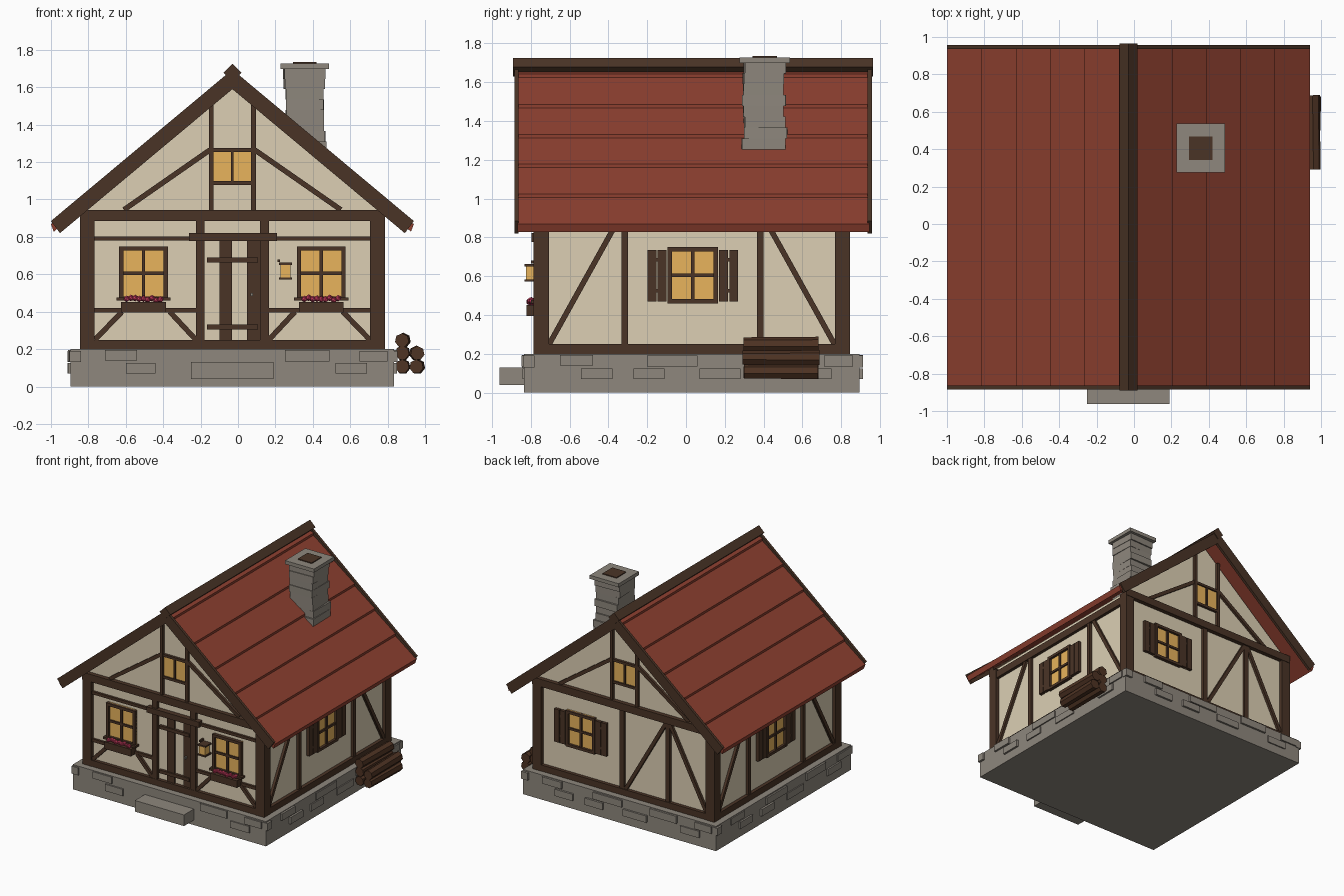
import bpy, bmesh, math, random
from mathutils import Matrix, Vector

if "Cube" in bpy.data.objects:
    bpy.data.objects.remove(bpy.data.objects["Cube"])

random.seed(4)
CX, CY = -0.03, 0.03          # house centre
HALF = 0.785                  # wall half width
SLOPE = 0.84                  # roof slope


def material(name, hexcol):
    m = bpy.data.materials.new(name)
    rgb = [int(hexcol[i:i + 2], 16) / 255 for i in (0, 2, 4)]
    m.diffuse_color = [c / 12.92 if c < 0.04 else ((c + 0.055) / 1.055) ** 2.4 for c in rgb] + [1]
    m.use_nodes = True
    m.node_tree.nodes["Principled BSDF"].inputs["Base Color"].default_value = m.diffuse_color
    return m


WOOD = material("dark_wood", "4A3426")
PLASTER = material("plaster", "DCCFB4")
TILE = material("red_tile", "8E4030")
STONE = material("stone", "8E877D")
GLASS = material("lit_glass", "E8B45C")
PINK = material("petals", "C83C5F")
LOG = material("log_wood", "4E3323")


def finish(name, bm, mat):
    bmesh.ops.recalc_face_normals(bm, faces=bm.faces)
    me = bpy.data.meshes.new(name)
    bm.to_mesh(me)
    bm.free()
    me.materials.append(mat)
    ob = bpy.data.objects.new(name, me)
    bpy.context.collection.objects.link(ob)
    return ob


def cuboid(name, centre, size, mat, rot=Matrix.Identity(4), outer=Matrix.Identity(4)):
    bm = bmesh.new()
    bmesh.ops.create_cube(bm, size=1, matrix=outer @ Matrix.Translation(centre) @ rot @ Matrix.Diagonal((*size, 1)))
    return finish(name, bm, mat)


def box(name, x0, x1, y0, y1, z0, z1, mat):
    return cuboid(name, ((x0 + x1) / 2, (y0 + y1) / 2, (z0 + z1) / 2), (x1 - x0, y1 - y0, z1 - z0), mat)


def prism(name, profile, y0, y1, mat):
    """Extrude an x-z outline (x measured from the ridge) along y."""
    bm = bmesh.new()
    f = bm.faces.new([bm.verts.new((CX + x, y0, z)) for x, z in profile])
    new = bmesh.ops.extrude_face_region(bm, geom=[f])["geom"]
    bmesh.ops.translate(bm, vec=(0, y1 - y0, 0), verts=[v for v in new if isinstance(v, bmesh.types.BMVert)])
    return finish(name, bm, mat)


# Each wall has its own frame: u along the wall, d outward from the plaster
FRONT, RIGHT, BACK, LEFT = [Matrix.Translation((CX, CY, 0)) @ Matrix.Rotation(k * math.pi / 2, 4, 'Z') for k in range(4)]


def panel(face, name, u0, u1, z0, z1, d, mat=WOOD, d0=-0.02):
    return cuboid(name, ((u0 + u1) / 2, -HALF - (d + d0) / 2, (z0 + z1) / 2), (u1 - u0, d - d0, z1 - z0), mat, outer=face)


def brace(face, u0, z0, u1, z1, w=0.028, d=0.02):
    rot = Matrix.Rotation(-math.atan2(z1 - z0, u1 - u0), 4, 'Y')
    cuboid("brace", ((u0 + u1) / 2, -HALF - d / 2 + 0.01, (z0 + z1) / 2),
           (math.hypot(u1 - u0, z1 - z0), d + 0.02, w), WOOD, rot, face)


def window(face, u, z, w=0.26, h=0.29, shutters=False):
    a, b, t = w / 2, h / 2, 0.022
    panel(face, "window_glass", u - a, u + a, z - b, z + b, 0.008, GLASS)
    for s in (-1, 1):
        panel(face, "window_jamb", u + s * (a - t / 2) - t / 2, u + s * (a - t / 2) + t / 2, z - b, z + b, 0.028)
        panel(face, "window_rail", u - a, u + a, z + s * (b - t / 2) - t / 2, z + s * (b - t / 2) + t / 2, 0.027)
        if shutters:
            for k in (0, 1):
                c = u + s * (a + 0.028 + k * 0.053)
                panel(face, "shutter_board", c - 0.023, c + 0.023, z - 0.135, z + 0.13, 0.025)
            for dz in (-0.08, 0.08):
                c = u + s * (a + 0.055)
                panel(face, "shutter_batten", c - 0.045, c + 0.045, z + dz - 0.01, z + dz + 0.01, 0.022)
    panel(face, "window_mullion", u - 0.009, u + 0.009, z - b, z + b, 0.02)
    panel(face, "window_transom", u - a, u + a, z - 0.009, z + 0.009, 0.019)


# Stone foundation, step and raised stones
box("foundation", CX - 0.865, CX + 0.865, CY - 0.865, CY + 0.865, 0, 0.2, STONE)
box("door_step", -0.25, 0.19, -0.962, -0.8, 0.04, 0.13, STONE)
stones = [(-0.87, -0.81, 0.13, 0.19), (-0.68, -0.51, 0.14, 0.195), (-0.57, -0.41, 0.07, 0.125),
          (0.28, 0.52, 0.135, 0.195), (0.55, 0.72, 0.07, 0.125), (0.68, 0.83, 0.135, 0.19)]
middle = [(-0.23, 0.03, 0.135, 0.19), (0.04, 0.25, 0.07, 0.125), (-0.3, -0.14, 0.07, 0.125)]
for face in (FRONT, RIGHT, BACK, LEFT):
    for s in stones + ([] if face is FRONT else middle):
        panel(face, "raised_stone", *s, random.uniform(0.088, 0.098), STONE, 0.05)

# Plaster house body with both gables
eave = 1.6 - SLOPE * HALF
prism("plaster_walls", [(-HALF, 0.19), (HALF, 0.19), (HALF, eave), (0, 1.6), (-HALF, eave)], CY - HALF, CY + HALF, PLASTER)

# Corner posts, sills and top plates
for sx in (-1, 1):
    for sy in (-1, 1):
        x, y = CX + sx * 0.776, CY + sy * 0.776
        box("corner_post", x - 0.039, x + 0.039, y - 0.039, y + 0.039, 0.2, 0.92, WOOD)
for face in (FRONT, RIGHT, BACK, LEFT):
    panel(face, "sill_beam", -0.74, 0.74, 0.2, 0.25, 0.028)
    if face in (FRONT, BACK):
        panel(face, "top_plate", -0.815, 0.815, 0.885, 0.945, 0.034)
    else:
        panel(face, "top_plate", -0.74, 0.74, 0.84, 0.9, 0.025)

# Gable timbers and attic windows
for face in (FRONT, BACK):
    for s in (-1, 1):
        panel(face, "gable_post", s * 0.113 - 0.013, s * 0.113 + 0.013, 0.94, 1.51, 0.022)
        brace(face, s * 0.58, 0.945, s * 0.12, 1.265)
    panel(face, "attic_glass", -0.1, 0.1, 1.09, 1.265, 0.008, GLASS)
    panel(face, "attic_mullion", -0.007, 0.007, 1.09, 1.265, 0.018)
    panel(face, "attic_sill", -0.113, 0.113, 1.078, 1.098, 0.02)
    panel(face, "attic_head", -0.113, 0.113, 1.255, 1.275, 0.02)

# Front wall framing, windows and flower boxes
panel(FRONT, "mid_rail", -0.74, 0.74, 0.78, 0.803, 0.018)
for s in (-1, 1):
    def side(name, a, b, z0, z1, d, mat=WOOD):
        panel(FRONT, name, min(s * a, s * b), max(s * a, s * b), z0, z1, d, mat)
    side("door_post", 0.148, 0.195, 0.25, 0.885, 0.026)
    side("lower_rail", 0.19, 0.74, 0.395, 0.42, 0.018)
    brace(FRONT, s * 0.735, 0.25, s * 0.59, 0.4)
    brace(FRONT, s * 0.195, 0.25, s * 0.335, 0.4)
    window(FRONT, s * 0.475, 0.605)
    side("window_sill", 0.33, 0.62, 0.46, 0.477, 0.045)
    side("flower_box", 0.355, 0.595, 0.395, 0.452, 0.066)
    for k in range(9):
        bm = bmesh.new()
        p = Vector((s * 0.475 - 0.09 + k * 0.0225, -HALF - random.uniform(0.035, 0.055), random.uniform(0.462, 0.475)))
        bmesh.ops.create_icosphere(bm, subdivisions=1, radius=0.018, matrix=FRONT @ Matrix.Translation(p))
        finish("flower", bm, PINK)

# Door: planks, battens, lintel and knob
panel(FRONT, "door_plank", -0.068, -0.003, 0.25, 0.78, 0.01)
panel(FRONT, "door_plank", 0.077, 0.15, 0.25, 0.78, 0.01)
for z in (0.318, 0.677):
    panel(FRONT, "door_batten", -0.135, 0.137, z - 0.013, z + 0.013, 0.022)
panel(FRONT, "door_lintel", -0.233, 0.238, 0.777, 0.822, 0.042)
panel(FRONT, "door_knob", 0.096, 0.11, 0.483, 0.5, 0.03, STONE)

# Lantern beside the door
panel(FRONT, "lantern_bracket", 0.241, 0.254, 0.665, 0.68, 0.045)
panel(FRONT, "lantern_glass", 0.257, 0.312, 0.58, 0.65, 0.07, GLASS, 0.015)
for z in (0.572, 0.65):
    panel(FRONT, "lantern_cap", 0.25, 0.32, z, z + 0.012, 0.077, WOOD, -0.01)

# Side walls
for face, m in ((RIGHT, 1), (LEFT, -1)):
    for u in (-0.345, 0.352):
        panel(face, "stud", m * u - 0.017, m * u + 0.017, 0.25, 0.87, 0.022)
    brace(face, -0.735, 0.25, -0.39, 0.87)
    brace(face, 0.735, 0.25, 0.39, 0.87)
    window(face, m * 0.005, 0.605, shutters=True)

# Back wall
for u in (-0.02, 0.39):
    panel(BACK, "stud", u - 0.019, u + 0.019, 0.25, 0.885, 0.022)
brace(BACK, 0.01, 0.25, 0.375, 0.885)
brace(BACK, 0.735, 0.25, 0.405, 0.885)
window(BACK, -0.39, 0.605, shutters=True)

# Roof: stepped courses, bargeboards and ridge beam
rows = [0.0, 0.05, 0.235, 0.42, 0.6, 0.785, 0.97]
for s in (-1, 1):
    outline = []
    for a, b in zip(rows, rows[1:]):
        outline += [(s * a, 1.665 - SLOPE * a), (s * b, 1.683 - SLOPE * b)]
    outline += [(s * 0.955, 1.63 - SLOPE * 0.955), (0, 1.63)]
    prism("roof_tiles", outline, -0.868, 0.945, TILE)
    for y in (-0.885, 0.936):
        prism("bargeboard", [(0, 1.695), (s * 0.97, 0.885), (s * 0.922, 0.82), (0, 1.59)], y, y + 0.022, WOOD)
cuboid("ridge_beam", (CX, 0.037, 1.677), (0.068, 1.856, 0.068), WOOD, Matrix.Rotation(math.pi / 4, 4, 'Y'))

# Chimney: uneven stone courses, cap and flue
for k in range(10):
    c = (0.36 + random.uniform(-.008, .008), 0.405 + random.uniform(-.008, .008), 1.17 + k * 0.056)
    cuboid("chimney_course", c, (random.uniform(0.2, 0.225), random.uniform(0.2, 0.225), 0.057), STONE,
           Matrix.Rotation(random.uniform(-0.04, 0.04), 4, 'Z'))
box("chimney_cap", 0.228, 0.487, 0.276, 0.536, 1.698, 1.727, STONE)
box("flue", 0.295, 0.42, 0.343, 0.468, 1.7, 1.734, WOOD)

# Firewood stack
for x, z in ((0.88, 0.107), (0.957, 0.107), (0.88, 0.18), (0.957, 0.178), (0.88, 0.247)):
    bm = bmesh.new()
    bmesh.ops.create_cone(bm, cap_ends=True, segments=7, radius1=0.041, radius2=0.038, depth=random.uniform(0.37, 0.4),
                          matrix=Matrix.Translation((x, 0.49, z)) @ Matrix.Rotation(random.uniform(-.02, .02), 4, 'Z')
                          @ Matrix.Rotation(math.pi / 2, 4, 'X'))
    finish("firewood_log", bm, LOG)
